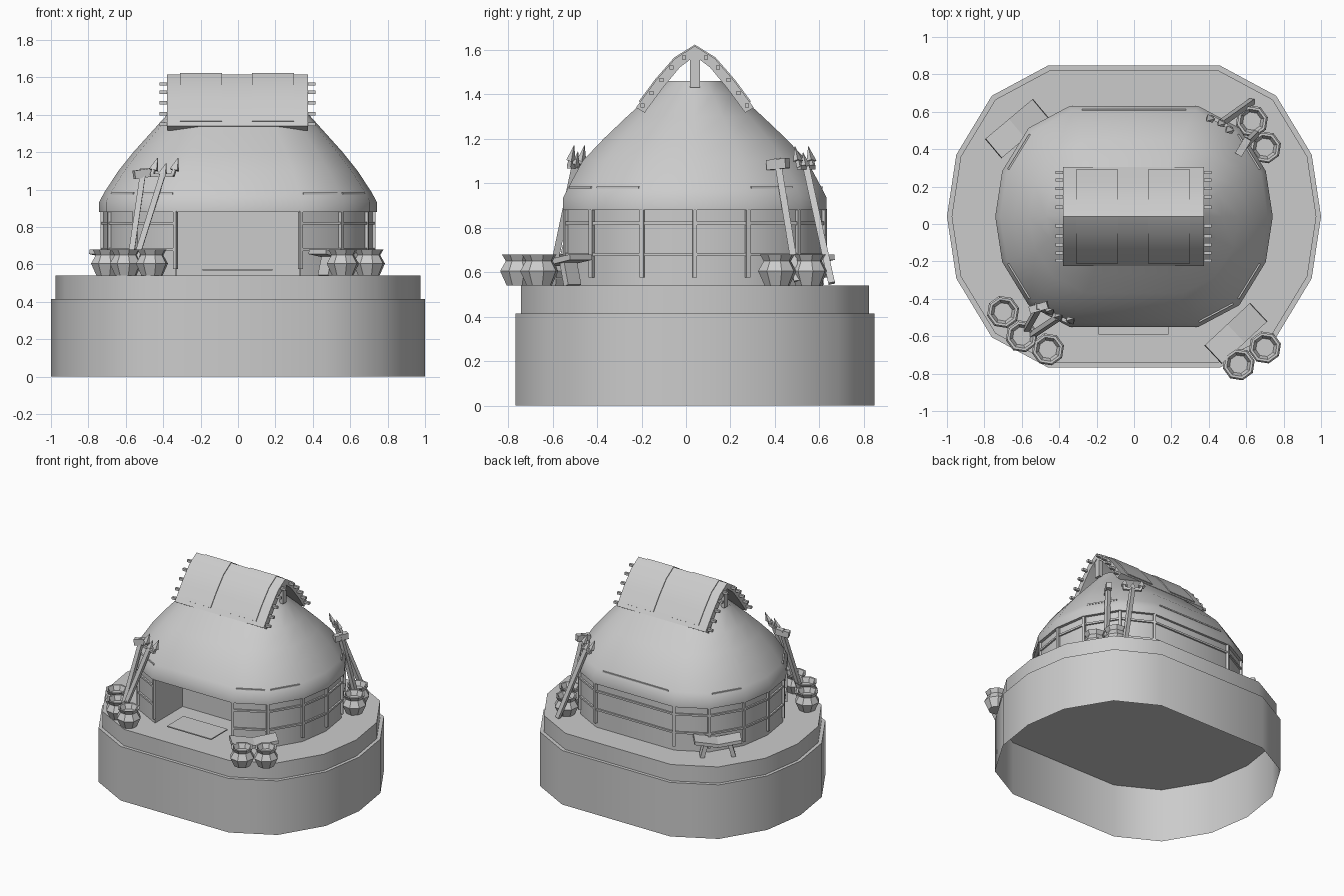
import bpy, bmesh, math
from mathutils import Vector

cube = bpy.data.objects.get("Cube")
if cube:
    bpy.data.objects.remove(cube, do_unlink=True)

mat = bpy.data.materials.new("plain grey")
mat.use_nodes = True
GREY = (0.6, 0.6, 0.6, 1)
mat.diffuse_color = GREY
mat.node_tree.nodes["Principled BSDF"].inputs["Base Color"].default_value = GREY

CY = 0.04      # centre line of the building
STEP, FLOOR = 0.415, 0.54
HALF = [(.46, -1), (.76, -.8), (.95, -.41), (1, 0), (.95, .41), (.76, .8), (.46, 1)]
OUTLINE = HALF + [(-x, y) for x, y in reversed(HALF)]
N = len(OUTLINE)


def finish(name, bm, smooth=False, fix=True):
    if fix:
        bmesh.ops.recalc_face_normals(bm, faces=bm.faces)
    me = bpy.data.meshes.new(name)
    bm.to_mesh(me)
    bm.free()
    me.materials.append(mat)
    ob = bpy.data.objects.new(name, me)
    bpy.context.collection.objects.link(ob)
    if smooth:
        me.shade_smooth()
        me.set_sharp_from_angle(angle=math.radians(38))
    return ob


def ring(bm, rx, ry, z):
    return [bm.verts.new((x * rx, CY + y * ry, z)) for x, y in OUTLINE]


def loft(bm, profile, cap_top=False, cap_bottom=False):
    rings = [ring(bm, *p) for p in profile]
    for a, b in zip(rings, rings[1:]):
        for i in range(N):
            j = (i + 1) % N
            bm.faces.new((a[i], a[j], b[j], b[i]))
    if cap_top:
        bm.faces.new(rings[-1])
    if cap_bottom:
        bm.faces.new(rings[0][::-1])


def bar(bm, a, b, w, d, side=None, taper=1.0):
    """Box from a to b; w along the side direction, d across it."""
    a, b = Vector(a), Vector(b)
    axis = (b - a).normalized()
    s = Vector(side) if side else (Vector((0, 0, 1)) if abs(axis.z) < .9 else Vector((1, 0, 0)))
    s = (s - axis * s.dot(axis)).normalized()
    t = axis.cross(s)
    ends = []
    for p, k in ((a, 1), (b, taper)):
        ends.append([bm.verts.new(p + s * (u * w * k / 2) + t * (v * d * k / 2))
                     for u, v in ((-1, -1), (1, -1), (1, 1), (-1, 1))])
    lo, hi = ends
    for i in range(4):
        j = (i + 1) % 4
        bm.faces.new((lo[i], lo[j], hi[j], hi[i]))
    bm.faces.new(lo[::-1])
    bm.faces.new(hi)


# base open underneath, closed at the step, with a slightly smaller platform on it
bm = bmesh.new()
loft(bm, [(1, .807, 0), (1, .807, STEP)], cap_top=True)
finish("base", bm, smooth=True, fix=False)
bm = bmesh.new()
loft(bm, [(.975, .782, STEP), (.975, .782, FLOOR)], cap_top=True)
finish("platform", bm, smooth=True, fix=False)

# wall ring with the front facet left open as a doorway
bm = bmesh.new()
lo, hi = ring(bm, .72, .575, FLOOR), ring(bm, .72, .575, .89)
for i in range(N - 1):
    bm.faces.new((lo[i], lo[i + 1], hi[i + 1], hi[i]))
finish("wall", bm, smooth=True, fix=False)

# doorway recess
bm = bmesh.new()
path = [(-.33, -.535), (-.33, -.20), (.33, -.20), (.33, -.535)]
for p, q in zip(path, path[1:]):
    vs = [bm.verts.new((*c, z)) for c, z in ((p, FLOOR), (q, FLOOR), (q, .89), (p, .89))]
    bm.faces.new(vs[::-1])
finish("doorway", bm, fix=False)

# wall framing: posts at the corners, rails between them
bm = bmesh.new()
corners = [(x * .725, CY + y * .58) for x, y in OUTLINE]
for i, (x, y) in enumerate(corners):
    bar(bm, (x, y, .575), (x, y, .885), .02, .02, (x, y, 0))
    if i < N - 1:
        for z in (.68, .82):
            bar(bm, (x, y, z), (*corners[i + 1], z), .014, .014)
finish("wall_frame", bm)

# domed roof
bm = bmesh.new()
loft(bm, [(.742, .592, .88), (.742, .592, .935), (.715, .567, .985), (.64, .505, 1.1),
          (.56, .41, 1.2), (.47, .305, 1.3), (.38, .195, 1.4), (.33, .13, 1.46)],
     cap_top=True, cap_bottom=True)
finish("roof", bm, smooth=True)

# thin battens half sunk into the eaves
bm = bmesh.new()
for i in (0, 1, 4, 6, 8, 11, 12):
    a, b = [Vector((x * .719, CY + y * .571, .98)) for x, y in (OUTLINE[i], OUTLINE[(i + 1) % N])]
    bar(bm, a.lerp(b, .08), a.lerp(b, .92), .01, .01)
finish("eave_battens", bm)

# ridge canopy: a bent sheet with thin panels, rods and king posts
ARCH = [(-.265, 1.34), (-.175, 1.462), (-.09, 1.56), (0, 1.617),
        (.09, 1.56), (.175, 1.462), (.265, 1.34)]


def sheet(name, x0, x1, pts, lift, thick):
    bm = bmesh.new()
    rows = []
    for y, z in pts:
        out = Vector((0, y * 1.6, .25)).normalized()
        for off in (lift, lift - thick):
            rows.append([bm.verts.new(Vector((x, CY + y, z)) + out * off) for x in (x0, x1)])
    outer, inner = rows[::2], rows[1::2]
    for k in range(len(pts) - 1):
        for s in (outer, inner):
            bm.faces.new((s[k][0], s[k][1], s[k + 1][1], s[k + 1][0]))
        for e in (0, 1):
            bm.faces.new((outer[k][e], outer[k + 1][e], inner[k + 1][e], inner[k][e]))
    for k in (0, -1):
        bm.faces.new((outer[k][0], outer[k][1], inner[k][1], inner[k][0]))
    finish(name, bm, smooth=True)


sheet("ridge_canopy", -.38, .375, ARCH, 0, .045)
PANEL = [(-.247, 1.365)] + ARCH[1:-1] + [(.247, 1.365)]
sheet("canopy_panel_right", -.31, -.085, PANEL, .006, .008)
sheet("canopy_panel_left", .075, .30, PANEL, .006, .008)

bm = bmesh.new()
for s in (-1, 1):
    for y, z in ((.05, 1.565), (.105, 1.52), (.15, 1.465), (.195, 1.405), (.235, 1.35)):
        bar(bm, (-.42, CY + s * y, z), (.415, CY + s * y, z), .018, .018)
    bar(bm, (s * .355, CY, 1.43), (s * .355, CY, 1.595), .03, .045)
finish("canopy_rods", bm)

# door mat
bm = bmesh.new()
bar(bm, (-.19, -.49, .573), (.185, -.49, .573), .008, .20)
finish("door_mat", bm)

# octagonal jars, open at the top
JARS = [(-.70, -.47), (-.60, -.60), (-.46, -.67), (.56, -.75), (.70, -.66), (.63, .55), (.70, .41)]
PROFILE = [(.058, 0), (.088, .065), (.062, .11), (.08, .14), (.066, .14), (.05, .105)]
for n, (jx, jy) in enumerate(JARS):
    bm = bmesh.new()
    rings = [[bm.verts.new((jx + r * math.cos(a), jy + r * math.sin(a), FLOOR + z))
              for a in (math.tau * (k + .3) / 8 for k in range(8))] for r, z in PROFILE]
    for a, b in zip(rings, rings[1:]):
        for i in range(8):
            j = (i + 1) % 8
            bm.faces.new((a[i], a[j], b[j], b[i]))
    bm.faces.new(rings[0][::-1])
    bm.faces.new(rings[-1])
    finish(f"jar_{n + 1}", bm)

# benches: a dipped seat on two splayed legs
for name, cx, cy, ang in (("bench_front", .545, -.585, 43), ("bench_back", -.625, .51, 40)):
    u = Vector((math.cos(math.radians(ang)), math.sin(math.radians(ang)), 0))
    mid = Vector((cx, cy, .64))
    bm = bmesh.new()
    for s in (-1, 1):
        bar(bm, mid, mid + u * (s * .165) + Vector((0, 0, .028)), .025, .135)
        foot = Vector((cx, cy, FLOOR)) + u * (s * .11)
        bar(bm, foot, foot - u * (s * .03) + Vector((0, 0, .11)), .03, .08, u)
    finish(name, bm)


# leaning tools: a mallet and a three-pronged spear per group
def mallet(name, foot, top, side):
    bm = bmesh.new()
    foot, top, side = Vector(foot), Vector(top), Vector(side).normalized()
    bar(bm, foot, top, .03, .03)
    c = top - (top - foot).normalized() * .025
    bar(bm, c - side * .05, c + side * .05, .045, .04)
    finish(name, bm)


def trident(name, foot, top, side):
    bm = bmesh.new()
    foot, top, side = Vector(foot), Vector(top), Vector(side).normalized()
    axis = (top - foot).normalized()
    neck = top - axis * .10
    bar(bm, foot, neck, .03, .03)
    bar(bm, neck - side * .065, neck + side * .065, .02, .02)
    for k in (-1, 0, 1):
        p = neck + side * (k * .06) - axis * (.03 * (k == 0))
        bar(bm, p, p + axis * .04, .018, .018, side)
        bar(bm, p + axis * .03, p + axis * .10, .045, .025, side, taper=.05)
    finish(name, bm)


mallet("mallet_front", (-.585, -.58, .56), (-.505, -.44, 1.11), (1, .3, .15))
trident("trident_front", (-.57, -.61, .55), (-.375, -.48, 1.17), (.14, -.06, 0))
mallet("mallet_back", (.67, .50, .56), (.58, .41, 1.11), (.6, 1, .1))
trident("trident_back", (.63, .655, .55), (.44, .52, 1.165), (.12, -.07, 0))
